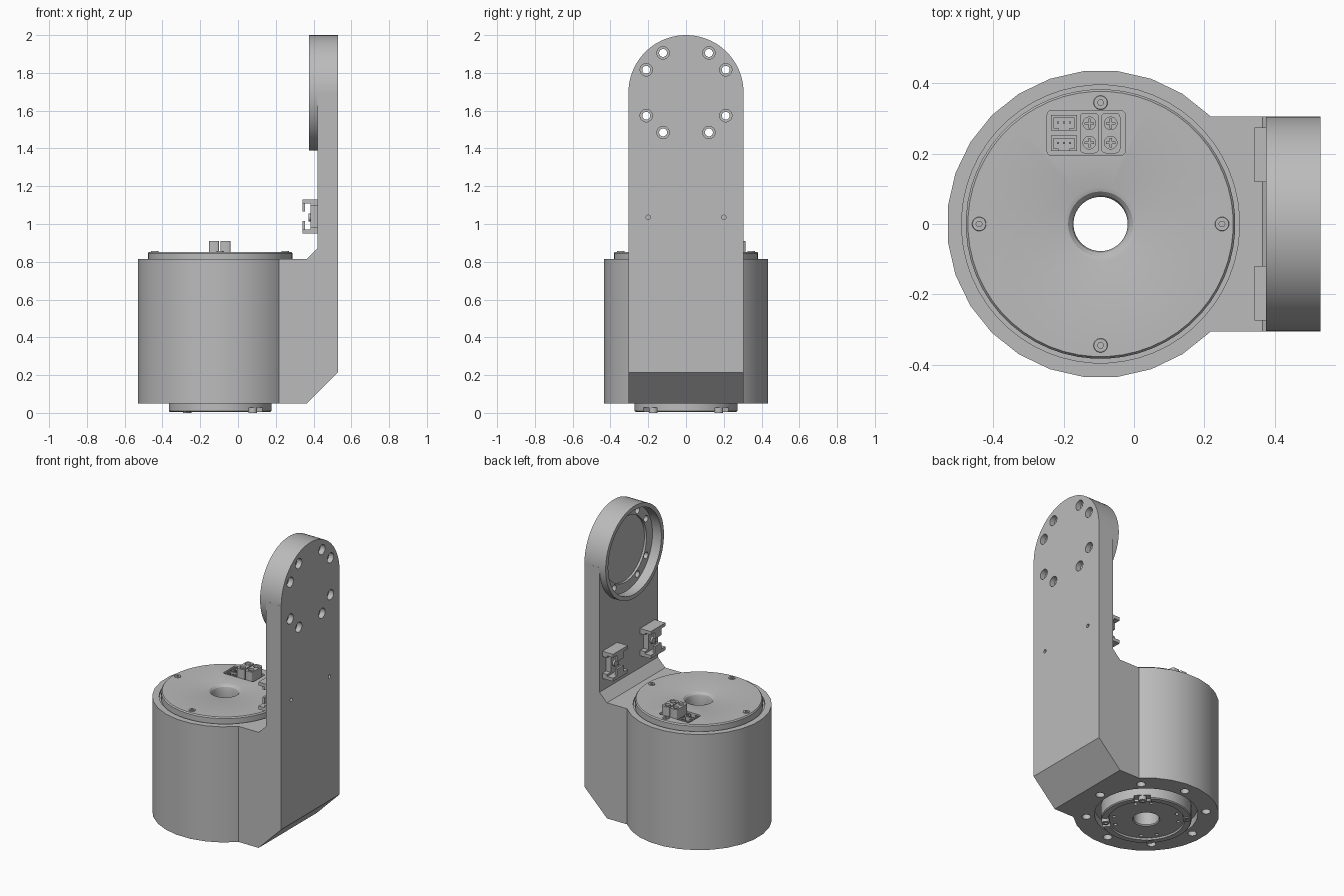
import bpy, bmesh
from math import sin, cos, pi, radians
from mathutils import Matrix, Vector

default = bpy.data.objects.get("Cube")
if default:
    bpy.data.objects.remove(default, do_unlink=True)

grey = bpy.data.materials.new("plain grey")
grey.use_nodes = True
grey.diffuse_color = (0.5, 0.5, 0.5, 1)
grey.node_tree.nodes["Principled BSDF"].inputs["Base Color"].default_value = (0.5, 0.5, 0.5, 1)

CX = -0.095          # motor axis
HEAD_Z = 1.695       # centre of the round arm head


def finish(name, bm):
    bmesh.ops.recalc_face_normals(bm, faces=bm.faces)
    mesh = bpy.data.meshes.new(name)
    bm.to_mesh(mesh)
    bm.free()
    mesh.materials.append(grey)
    obj = bpy.data.objects.new(name, mesh)
    bpy.context.scene.collection.objects.link(obj)
    return obj


def tube(name, r, a, b, u, v, axis="Z", segs=24, r2=None):
    """Cylinder from a to b along Z (centre u,v = x,y) or X (u,v = y,z)."""
    bm = bmesh.new()
    mid = (a + b) / 2
    if axis == "Z":
        m = Matrix.Translation((u, v, mid))
    else:
        m = Matrix.Translation((mid, u, v)) @ Matrix.Rotation(pi / 2, 4, "Y")
    m = m @ Matrix.Rotation(pi / segs, 4, "Z")
    bmesh.ops.create_cone(bm, cap_ends=True, segments=segs, radius1=r,
                          radius2=r if r2 is None else r2, depth=b - a, matrix=m)
    return finish(name, bm)


def box(name, x, y, z, bevel=0.0, turn=0.0):
    """Box from (min, max) pairs, optionally with rounded upright edges."""
    bm = bmesh.new()
    size = [p[1] - p[0] for p in (x, y, z)]
    mid = Vector([sum(p) / 2 for p in (x, y, z)])
    bmesh.ops.create_cube(bm, size=1, matrix=Matrix.Diagonal((*size, 1)))
    if bevel:
        up = [e for e in bm.edges if abs(e.verts[0].co.z - e.verts[1].co.z) > 1e-5]
        bmesh.ops.bevel(bm, geom=up, offset=bevel, segments=3, profile=0.5, affect="EDGES")
    bm.transform(Matrix.Translation(mid) @ Matrix.Rotation(turn, 4, "Z"))
    return finish(name, bm)


def lathe(name, profile, segs=56):
    """Closed (radius, z) profile turned about the motor axis."""
    bm = bmesh.new()
    rings = []
    for i in range(segs):
        t = 2 * pi * (i + 0.5) / segs
        rings.append([bm.verts.new((CX + r * cos(t), r * sin(t), z)) for r, z in profile])
    n = len(profile)
    for i in range(segs):
        a, b = rings[i], rings[(i + 1) % segs]
        for j in range(n):
            k = (j + 1) % n
            bm.faces.new((a[j], b[j], b[k], a[k]))
    return finish(name, bm)


def combine(target, tools, operation="DIFFERENCE"):
    for tool in tools:
        tool.hide_render = True
        mod = target.modifiers.new("combine", "BOOLEAN")
        mod.operation, mod.solver, mod.object = operation, "EXACT", tool
        deps = bpy.context.evaluated_depsgraph_get()
        mesh = bpy.data.meshes.new_from_object(target.evaluated_get(deps))
        target.modifiers.clear()
        target.data = mesh
        bpy.data.objects.remove(tool, do_unlink=True)


def polar(r, degrees):
    return CX + r * cos(radians(degrees)), r * sin(radians(degrees))


# Housing: motor barrel, upright arm and round head in one piece
housing = tube("housing", 0.437, 0.05, 0.815, CX, 0, segs=28)
profile = [(CX, 0.05), (0.365, 0.05), (0.53, 0.215), (0.53, HEAD_Z),
           (0.42, HEAD_Z), (0.42, 0.87), (0.365, 0.815), (CX, 0.815)]
bm = bmesh.new()
face = bm.faces.new([bm.verts.new((x, -0.305, z)) for x, z in profile])
ext = bmesh.ops.extrude_face_region(bm, geom=[face])
bmesh.ops.translate(bm, vec=(0, 0.61, 0),
                    verts=[g for g in ext["geom"] if isinstance(g, bmesh.types.BMVert)])
arm = finish("arm", bm)
head = tube("head", 0.305, 0.375, 0.53, 0, HEAD_Z, "X", 64)
combine(housing, [arm, head], "UNION")

# Seats for the lid, the rotor and the head, plus the shaft bore
cuts = [tube("lid_seat", 0.395, 0.80, 0.9, CX, 0, segs=56),
        tube("rotor_seat", 0.31, 0, 0.10, CX, 0, segs=56),
        tube("bore", 0.078, 0, 0.9, CX, 0, segs=56),
        tube("head_seat", 0.278, 0.3, 0.44, 0, HEAD_Z, "X", 64),
        tube("head_step", 0.215, 0.3, 0.455, 0, HEAD_Z, "X", 64)]
# Head bolt holes with counterbores
for quarter in range(4):
    for extra in (30, 60):
        t = radians(90 * quarter + extra)
        y, z = 0.243 * cos(t), HEAD_Z + 0.243 * sin(t)
        cuts.append(tube("bolt_hole", 0.021, 0.35, 0.6, y, z, "X", 20))
        cuts.append(tube("counterbore", 0.033, 0.495, 0.6, y, z, "X", 20))
# Clip holes and base bolt holes
for y in (-0.2, 0.2):
    cuts.append(tube("clip_hole", 0.012, 0.35, 0.6, y, 1.035, "X", 12))
for i in range(8):
    cuts.append(tube("base_hole", 0.027, 0, 0.11, *polar(0.36, 45 * i), segs=20))
combine(housing, cuts)

# Lid with rounded bore edge and a connector pocket
lid = lathe("lid", [(0.077, 0.78), (0.383, 0.78), (0.383, 0.845), (0.377, 0.853),
                    (0.105, 0.853), (0.092, 0.849), (0.082, 0.838), (0.077, 0.82)])
combine(lid, [box("pocket", (-0.247, -0.025), (0.195, 0.322), (0.815, 0.9), 0.012)])
parts = [housing, lid]

# Lid screws: ring washer, button head and socket
for i in range(4):
    x, y = polar(0.345, 90 * i)
    screw = tube("lid_screw", 0.023, 0.84, 0.858, x, y, segs=24, r2=0.019)
    combine(screw, [tube("socket", 0.009, 0.85, 0.9, x, y, segs=6)])
    parts.append(screw)

# Power connectors: two tall blocks with round sockets and cross pins
for x in (-0.127, -0.066):
    block = box("power_connector", (x - 0.027, x + 0.027), (0.201, 0.316), (0.81, 0.91), 0.012)
    for y in (0.231, 0.286):
        combine(block, [tube("socket", 0.018, 0.86, 0.95, x, y, segs=20)])
        parts.append(box("power_pin", (x - 0.014, x + 0.014), (y - 0.003, y + 0.003), (0.85, 0.9)))
        parts.append(box("power_pin", (x - 0.003, x + 0.003), (y - 0.014, y + 0.014), (0.85, 0.9)))
    parts.append(block)

# Signal connectors: two low shells with three pins each
for y in (0.23, 0.288):
    shell = box("signal_connector", (-0.236, -0.162), (y - 0.022, y + 0.022), (0.81, 0.85))
    combine(shell, [box("slot", (-0.229, -0.169), (y - 0.015, y + 0.013), (0.825, 0.9)),
                    box("key", (-0.215, -0.183), (y - 0.03, y - 0.01), (0.825, 0.9))])
    parts.append(shell)
    for x in (-0.216, -0.199, -0.182):
        parts.append(box("signal_pin", (x - 0.003, x + 0.003), (y - 0.003, y + 0.003), (0.82, 0.845)))

# Output rotor with raised rim, notches and screws
rotor = lathe("rotor", [(0.077, 0.11), (0.077, 0.022), (0.082, 0.015), (0.225, 0.015), (0.23, 0.005),
                        (0.266, 0.005), (0.272, 0.011), (0.272, 0.11)])
notches = []
for i in range(4):
    a = 45 + 90 * i
    x, y = polar(0.26, a)
    notches.append(box("notch", (x - 0.04, x + 0.04), (y - 0.05, y + 0.05), (-0.02, 0.028), turn=radians(a)))
    for side in (-14, 14):
        notches.append(tube("dowel_hole", 0.011, -0.02, 0.05, *polar(0.195, a + side), segs=16))
combine(rotor, notches)
parts.append(rotor)
for i in range(4):
    x, y = polar(0.245, 45 + 90 * i)
    screw = tube("rotor_screw", 0.023, 0.0, 0.05, x, y, segs=24)
    combine(screw, [tube("socket", 0.011, -0.02, 0.015, x, y, segs=6)])
    parts.append(screw)

# Cable clips: back plate, two flanges with hooked lips and a screw
for y in (-0.197, 0.197):
    lo, hi = y - 0.077, y + 0.077
    clip = box("cable_clip", (0.385, 0.425), (lo, hi), (0.95, 1.13))
    combine(clip, [box("side_cut", (0.3, 0.5), (y + 0.04, y + 0.1), (0.985, 1.095)),
                   box("side_cut", (0.3, 0.5), (y - 0.1, y - 0.04), (0.985, 1.095))])
    parts.append(clip)
    for z, inward in ((0.95, 1), (1.13, -1)):
        parts.append(box("clip_flange", (0.342, 0.39), (lo, hi), sorted((z, z + inward * 0.022))))
        parts.append(box("clip_lip", (0.342, 0.356), (y - 0.035, y + 0.035), sorted((z, z + inward * 0.065))))
    parts.append(tube("clip_screw", 0.022, 0.372, 0.4, y, 1.035, "X", 20))

# Soft shading on the round faces, crisp machined edges
bpy.ops.object.select_all(action="DESELECT")
for part in parts:
    part.select_set(True)
bpy.context.view_layer.objects.active = housing
bpy.ops.object.shade_smooth_by_angle(angle=radians(25))
